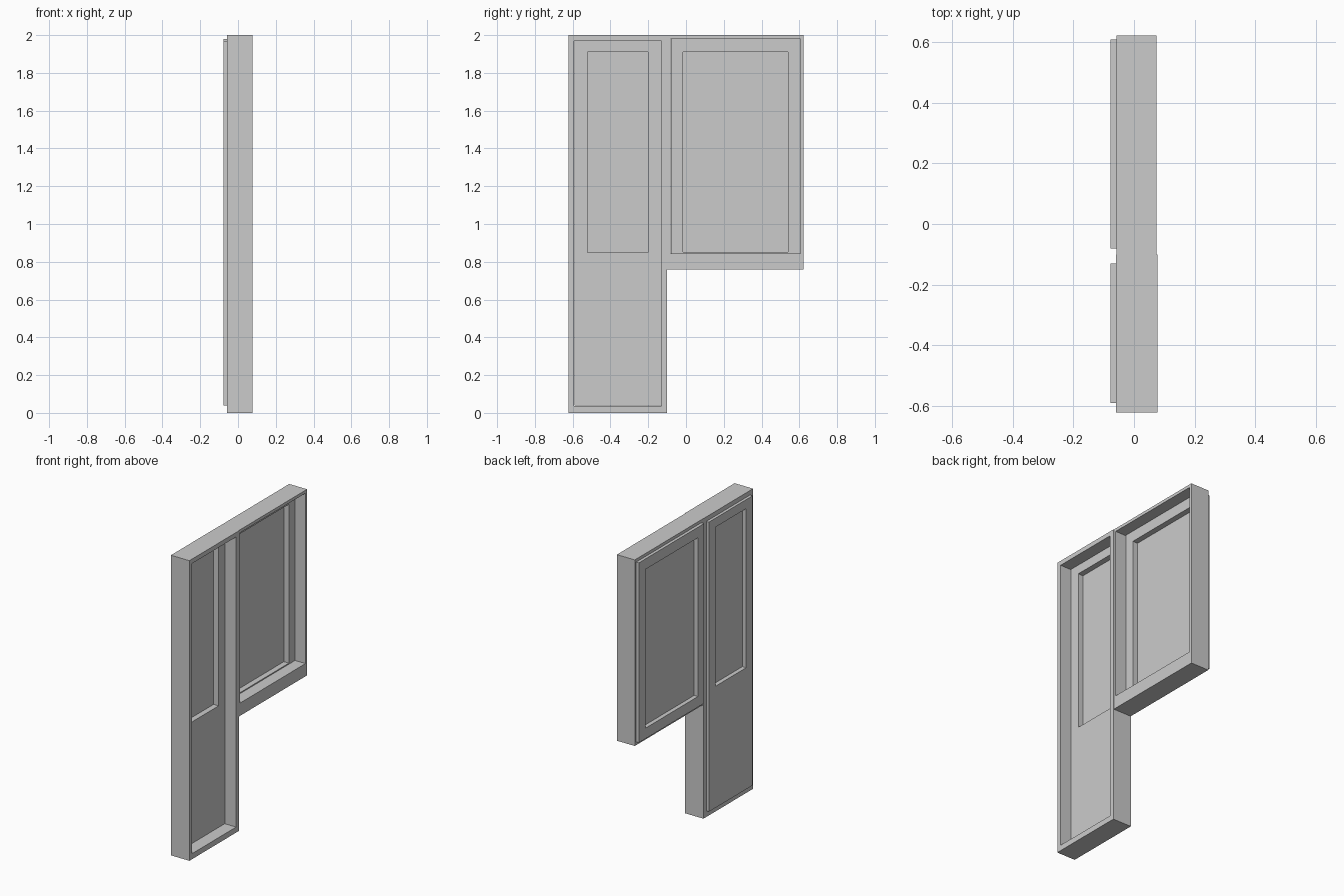
import bpy, bmesh

if "Cube" in bpy.data.objects:
    bpy.data.objects.remove(bpy.data.objects["Cube"])


def finish(name, bm):
    bmesh.ops.recalc_face_normals(bm, faces=bm.faces)
    mesh = bpy.data.meshes.new(name)
    bm.to_mesh(mesh)
    bm.free()
    obj = bpy.data.objects.new(name, mesh)
    bpy.context.collection.objects.link(obj)
    return obj


def corners(rect):
    y0, y1, z0, z1 = rect
    return [(y0, z0), (y1, z0), (y1, z1), (y0, z1)]


def ring(name, outer, inner, x0, x1):
    """Rectangular frame in the YZ plane, running from x0 to x1."""
    bm = bmesh.new()
    loops = [[bm.verts.new((x, y, z)) for y, z in corners(r)]
             for r, x in ((outer, x0), (outer, x1), (inner, x1), (inner, x0))]
    for k in range(4):
        a, b = loops[k], loops[(k + 1) % 4]
        for i in range(4):
            j = (i + 1) % 4
            bm.faces.new((a[i], a[j], b[j], b[i]))
    return finish(name, bm)


def slab(name, rect, x0, x1):
    """Flat panel in the YZ plane."""
    bm = bmesh.new()
    face = bm.faces.new([bm.verts.new((x0, y, z)) for y, z in corners(rect)])
    out = bmesh.ops.extrude_face_region(bm, geom=[face])
    verts = [v for v in out["geom"] if isinstance(v, bmesh.types.BMVert)]
    bmesh.ops.translate(bm, verts=verts, vec=(x1 - x0, 0, 0))
    return finish(name, bm)


# rectangles are (y min, y max, z min, z max)
units = {
    "door": dict(outer=(-0.622, -0.10, 0.0, 2.0), hole=(-0.592, -0.13, 0.037, 1.97),
                 leaf=(-0.59, -0.13, 0.04, 1.97), pane=(-0.522, -0.20, 0.85, 1.91),
                 x=(-0.059, 0.077)),
    "window": dict(outer=(-0.10, 0.622, 0.76, 2.0), hole=(-0.083, 0.605, 0.845, 1.98),
                   leaf=(-0.08, 0.608, 0.782, 1.98), pane=(-0.015, 0.54, 0.852, 1.91),
                   x=(-0.058, 0.074)),
}

for name, u in units.items():
    # fixed surround
    ring(name + "_frame", u["outer"], u["hole"], *u["x"])
    # opening leaf, proud of the surround at the back
    ring(name + "_leaf", u["leaf"], u["pane"], -0.078, -0.003)
    # recessed glass, edges tucked into the leaf
    y0, y1, z0, z1 = u["pane"]
    e = 0.005
    slab(name + "_glass", (y0 - e, y1 + e, z0 - e, z1 + e), -0.05, -0.04)
